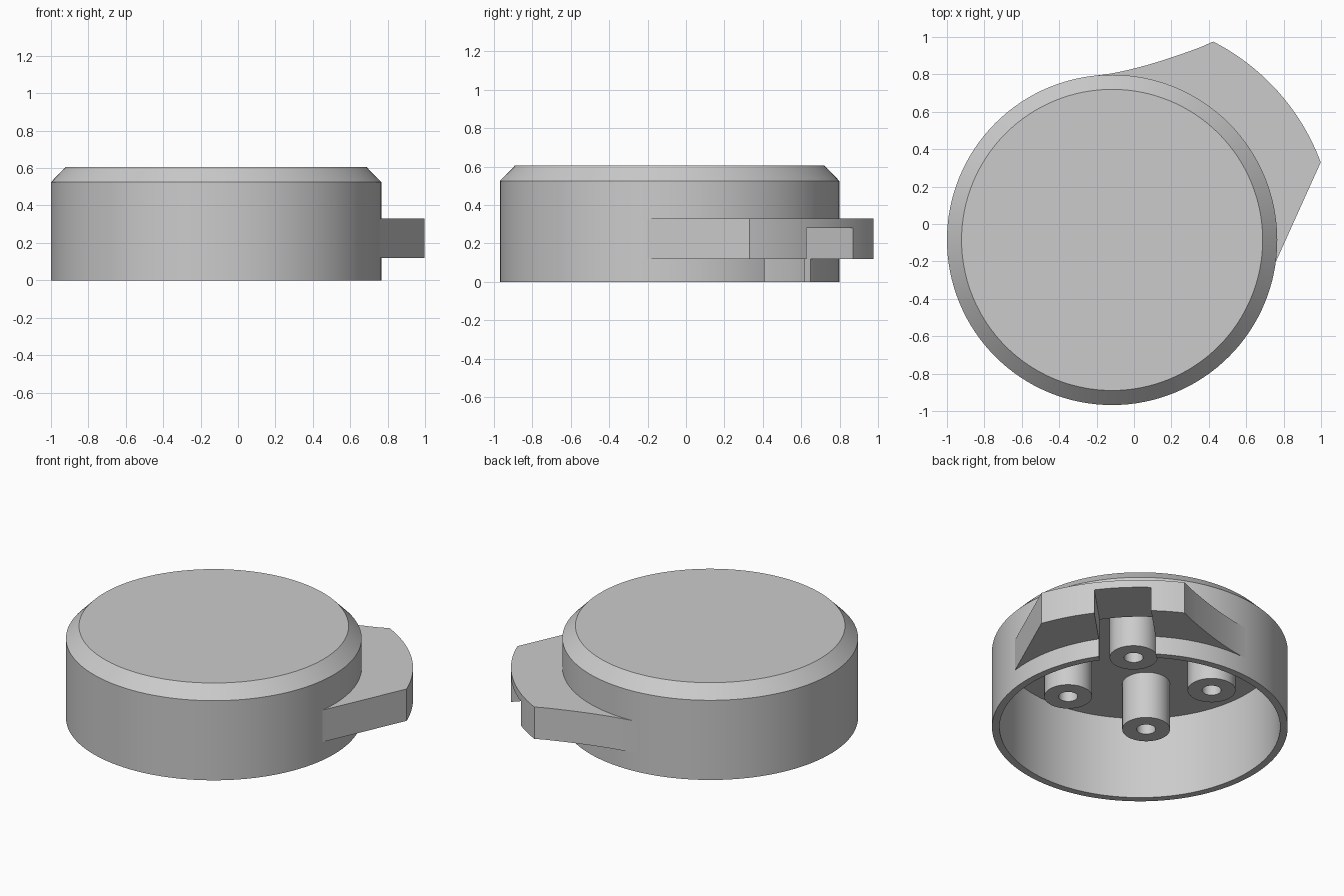
import bpy, bmesh, math
from mathutils import Matrix, Vector

if "Cube" in bpy.data.objects:
    bpy.data.objects.remove(bpy.data.objects["Cube"])

CX, CY, R = -0.117, -0.085, 0.883     # cap centre and outer radius
TAB_R = 1.19                          # outer radius of the side tab

grey = bpy.data.materials.new("light_grey")
grey.diffuse_color = (0.6, 0.6, 0.6, 1)
grey.use_nodes = True
grey.node_tree.nodes["Principled BSDF"].inputs["Base Color"].default_value = grey.diffuse_color


def finish(bm, name, loc=(0, 0, 0)):
    bmesh.ops.remove_doubles(bm, verts=bm.verts, dist=1e-5)
    bmesh.ops.recalc_face_normals(bm, faces=bm.faces)
    me = bpy.data.meshes.new(name)
    bm.to_mesh(me)
    bm.free()
    ob = bpy.data.objects.new(name, me)
    ob.location = loc
    me.materials.append(grey)
    bpy.context.collection.objects.link(ob)
    return ob


def lathe(name, profile, loc, steps):
    bm = bmesh.new()
    vs = [bm.verts.new((r, 0, z)) for r, z in profile]
    es = [bm.edges.new(p) for p in zip(vs, vs[1:])]
    bmesh.ops.spin(bm, geom=vs + es, cent=(0, 0, 0), axis=(0, 0, 1),
                   angle=math.tau, steps=steps)
    return finish(bm, name, loc)


def prism(name, outline, z0, z1):
    bm = bmesh.new()
    f = bm.faces.new([bm.verts.new((x, y, z0)) for x, y in outline])
    ext = bmesh.ops.extrude_face_region(bm, geom=[f])["geom"]
    bmesh.ops.translate(bm, vec=(0, 0, z1 - z0),
                        verts=[v for v in ext if isinstance(v, bmesh.types.BMVert)])
    return finish(bm, name)


def arc(r, a0, a1, n):
    return [(CX + r * math.cos(math.radians(a0 + (a1 - a0) * i / n)),
             CY + r * math.sin(math.radians(a0 + (a1 - a0) * i / n)))
            for i in range(n + 1)]


def activate(ob):
    bpy.ops.object.select_all(action='DESELECT')
    ob.select_set(True)
    bpy.context.view_layer.objects.active = ob


# hollow cap with chamfered top edge
housing = lathe("housing", [(0, .545), (.838, .545), (.838, 0), (R, 0),
                            (R, .525), (.805, .605), (0, .605)], (CX, CY, 0), 128)

# side tab: concave flank, concentric outer arc, straight flank, hidden inner arc
p0, p1, p2 = Vector((-.2, .794)), Vector((.028, .817)), Vector((.42, .97))
flank = [tuple(p0 * (1 - t) ** 2 + p1 * 2 * t * (1 - t) + p2 * t * t)
         for t in [i / 12 for i in range(12)]]
tab = prism("side_tab", flank + arc(TAB_R, 63, 20.4, 24) + arc(.866, -12, 95, 48),
            .12, .33)

# radial cable slot cut through the wall and the tab
bm = bmesh.new()
bmesh.ops.create_cube(bm, size=1, matrix=Matrix.Translation((CX, CY, 0))
                      @ Matrix.Rotation(math.radians(45), 4, 'Z')
                      @ Matrix.Translation((1.0, 0, .09))
                      @ Matrix.Diagonal((.7, .34, .38, 1)))
cutter = finish(bm, "slot_cutter")
cutter.hide_render = True
cutter.hide_set(True)

for ob in (housing, tab):
    mod = ob.modifiers.new("slot", 'BOOLEAN')
    mod.operation = 'DIFFERENCE'
    mod.solver = 'EXACT'
    mod.object = cutter
    activate(ob)
    bpy.ops.object.modifier_apply(modifier=mod.name)
bpy.data.objects.remove(cutter)

# four screw bosses hanging from the ceiling
bosses = [lathe("screw_boss", [(0, .5), (.057, .5), (.057, .234), (.143, .234),
                               (.143, .55), (0, .55)],
                (CX + sx * .304, CY + sy * .304, 0), 48)
          for sx in (-1, 1) for sy in (-1, 1)]

for ob in [housing, tab] + bosses:
    activate(ob)
    bpy.ops.object.shade_smooth_by_angle(angle=math.radians(25))
